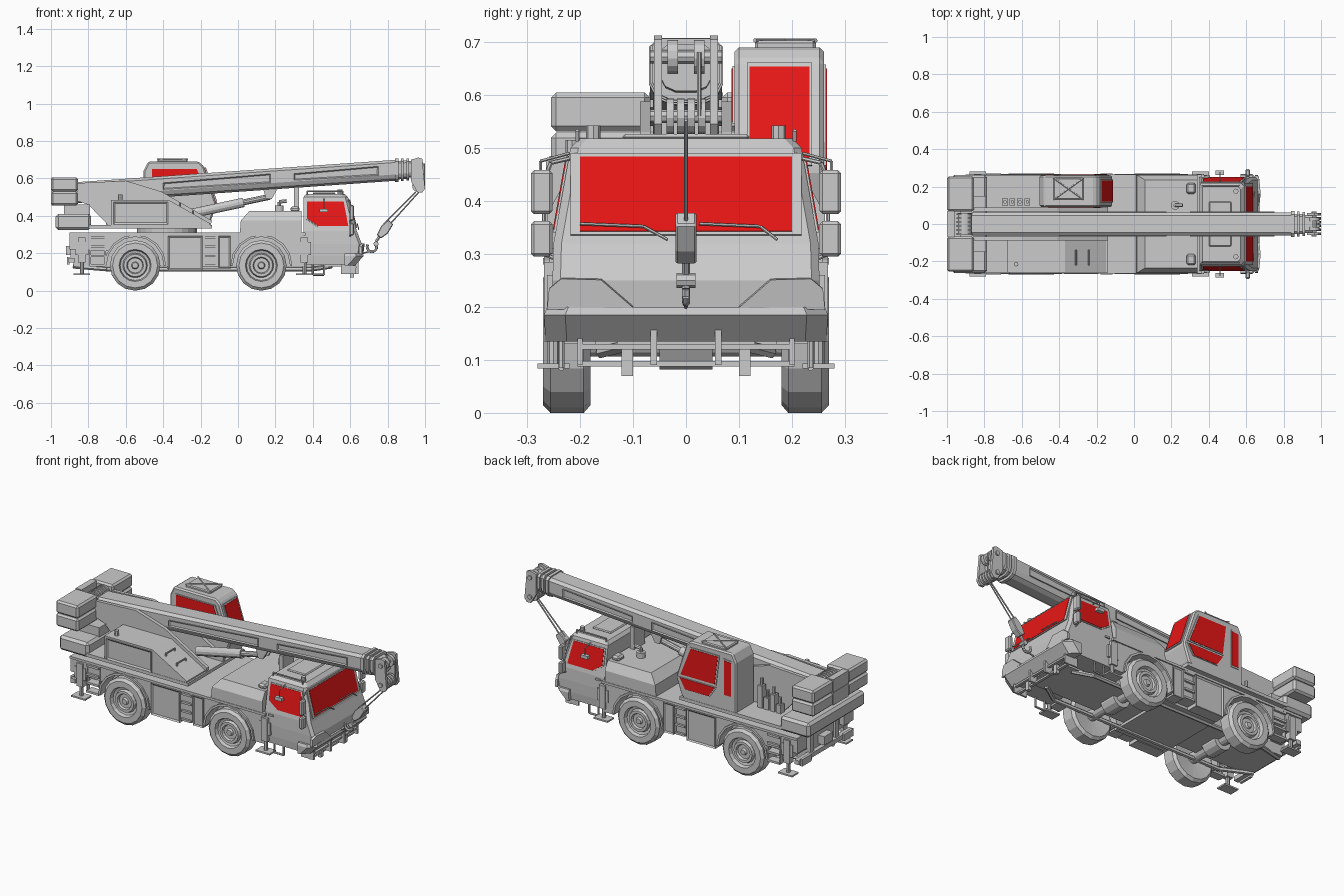
import bpy, bmesh
from math import sin, cos, pi, sqrt, acos
from mathutils import Vector

red = bpy.data.materials.new("red_glass")
red.diffuse_color = (0.8, 0.008, 0.008, 1)

def mesh(name, verts, faces, mirror=False, bevel=0, mat=None, inset=0, thick=0):
    bm = bmesh.new()
    vs = [bm.verts.new(v) for v in verts]
    for f in faces:
        bm.faces.new([vs[i] for i in f])
    bmesh.ops.recalc_face_normals(bm, faces=bm.faces)
    if inset:  # recessed panel in the side faces
        side = [f for f in bm.faces if abs(f.normal.y) > 0.9]
        bmesh.ops.inset_individual(bm, faces=side, thickness=inset, depth=-0.006)
    me = bpy.data.meshes.new(name)
    bm.to_mesh(me)
    bm.free()
    ob = bpy.data.objects.new(name, me)
    bpy.context.collection.objects.link(ob)
    if mat:
        me.materials.append(mat)
    if thick:
        m = ob.modifiers.new("thick", 'SOLIDIFY')
        m.thickness, m.offset = thick, 0
    if bevel:
        m = ob.modifiers.new("bevel", 'BEVEL')
        m.width, m.segments = bevel, 1
    if mirror:
        ob.modifiers.new("mirror", 'MIRROR').use_axis = (False, True, False)
    return ob

def loft(name, rings, **k):
    n, m = len(rings[0]), len(rings)
    faces = [[j*n+i, j*n+(i+1) % n, (j+1)*n+(i+1) % n, (j+1)*n+i] for j in range(m-1) for i in range(n)]
    return mesh(name, [p for r in rings for p in r], faces + [range(n), range((m-1)*n, m*n)], **k)

def prism(name, pts, y0, y1, **k):
    return loft(name, [[(x, y, z) for x, z in pts] for y in (y0, y1)], **k)

def box(name, x0, x1, y0, y1, z0, z1, **k):
    return prism(name, [(x0, z0), (x1, z0), (x1, z1), (x0, z1)], y0, y1, **k)

def cyl(name, p, q, r, n=12, r2=None, **k):
    p, q = Vector(p), Vector(q)
    d = (q-p).normalized()
    u = d.orthogonal().normalized()
    v = d.cross(u)
    ring = lambda c, s: [c + s*(u*cos(2*pi*i/n) + v*sin(2*pi*i/n)) for i in range(n)]
    return loft(name, [ring(p, r), ring(q, r if r2 is None else r2)], **k)

def tube(name, pts, r, **k):
    for a, b in zip(pts, pts[1:]):
        cyl(name, a, b, r, 6, **k)

def window(name, pts, mirror=False):
    pts = [Vector(p) for p in pts]
    c = sum(pts, Vector()) / len(pts)
    mesh(name + "_frame", [c + (p-c)*1.09 for p in pts], [range(len(pts))], thick=0.006, mirror=mirror)
    mesh(name, pts, [range(len(pts))], thick=0.01, mat=red, mirror=mirror)

# chassis: centre frame and side skirts with wheel arches
AXLES = (-0.55, 0.125)
box("chassis_frame", -0.88, 0.6, -0.13, 0.13, 0.13, 0.305)
box("deck", -0.9, 0.36, -0.265, 0.265, 0.296, 0.31)
def arch(c, z0, z1, r=0.158):
    a0, a1 = pi - sin((z0-0.135)/r), (z1-0.135)/r
    return [(c + r*cos(a0+(a1-a0)*i/8), 0.135 + r*sin(a0+(a1-a0)*i/8)) for i in range(9)]
skirt = [(-0.9, 0.305), (-0.9, 0.22)] + arch(AXLES[0], 0.22, 0.13) + arch(AXLES[1], 0.13, 0.13) + [(0.35, 0.13), (0.35, 0.305)]
prism("side_skirt", skirt, 0.17, 0.258, mirror=True)
for c in AXLES:
    pts = [(c+r*cos(a*pi/8), 0.135+r*sin(a*pi/8)) for r, rng in ((0.165, range(0, 9)), (0.153, range(8, -1, -1))) for a in rng]
    prism("fender", pts, 0.17, 0.268, mirror=True)
    cyl("axle", (c, -0.2, 0.135), (c, 0.2, 0.135), 0.03)
    cyl("differential", (c, -0.05, 0.135), (c, 0.05, 0.135), 0.055)
    # wheel turned from a tyre and rim profile
    prof = [(0.03, 0.19), (0.12, 0.18), (0.135, 0.193), (0.135, 0.256), (0.12, 0.27), (0.086, 0.27), (0.08, 0.25),
            (0.066, 0.246), (0.06, 0.262), (0.045, 0.262), (0.04, 0.25), (0.02, 0.25), (0.015, 0.262)]
    loft("wheel", [[(c+r*cos(i*pi/8), y, 0.135+r*sin(i*pi/8)) for i in range(16)] for r, y in prof], mirror=True)
box("tool_locker_large", -0.375, -0.19, 0.2, 0.266, 0.11, 0.292, mirror=True, inset=0.012)
box("tool_locker_small", -0.105, -0.04, 0.2, 0.266, 0.12, 0.292, mirror=True, inset=0.01)
box("belly_plate", -0.38, -0.04, -0.2, 0.2, 0.115, 0.13)
tube("underbody_pipe", [(-0.88, 0.1, 0.13), (-0.7, 0.16, 0.115), (0.4, 0.16, 0.115), (0.5, 0.1, 0.13)], 0.012, mirror=True)

# ladders
for x0, x1 in ((-0.79, -0.71), (-0.18, -0.115)):
    for z in (0.13, 0.18, 0.23, 0.28):
        box("ladder_step", x0, x1, 0.22, 0.27, z, z+0.012, mirror=True)
    for x in (x0, x1):
        box("ladder_rail", x-0.004, x+0.004, 0.24, 0.262, 0.13, 0.3, mirror=True)

# outriggers and rear bumper
for x in (-0.835, 0.355):
    box("outrigger_beam", x-0.035, x+0.035, -0.262, 0.262, 0.19, 0.26)
    box("outrigger_leg", x-0.02, x+0.02, 0.23, 0.268, 0.15, 0.285, mirror=True)
    cyl("outrigger_ram", (x, 0.25, 0.09), (x, 0.25, 0.16), 0.011, 8, mirror=True)
    box("outrigger_foot", x-0.045, x+0.045, 0.22, 0.28, 0.084, 0.093, mirror=True)
box("rear_bumper", -0.905, -0.875, -0.25, 0.25, 0.15, 0.175)
box("rear_lamp", -0.915, -0.9, 0.15, 0.235, 0.14, 0.18, mirror=True)
box("rear_hitch", -0.92, -0.88, -0.04, 0.04, 0.19, 0.24)
box("rear_bumper_arm", -0.895, -0.86, 0.1, 0.13, 0.15, 0.3, mirror=True)

# driver cab
def ring(z, x0, x1, w, c=0.015):
    return [(x0, -w, z), (x1-c, -w, z), (x1, c-w, z), (x1, w-c, z), (x1-c, w, z), (x0, w, z)]
loft("driver_cab", [ring(0.14, 0.35, 0.6, 0.245), ring(0.185, 0.35, 0.655, 0.25), ring(0.25, 0.35, 0.662, 0.252),
                    ring(0.32, 0.35, 0.635, 0.25), ring(0.5, 0.35, 0.588, 0.218), ring(0.518, 0.365, 0.57, 0.2)])
loft("front_bumper", [ring(0.135, 0.57, 0.625, 0.265, 0.04), ring(0.185, 0.57, 0.672, 0.268, 0.04), ring(0.2, 0.57, 0.668, 0.262, 0.04)])
fx = lambda z: 0.635 - 0.261*(z-0.32) + 0.002
window("windshield", [(fx(z), y, z) for y, z in ((-0.2, 0.342), (0.2, 0.342), (0.2, 0.483), (-0.2, 0.483))])
sy = lambda z: 0.251 - 0.178*(z-0.32)
window("cab_door_window", [(x, sy(z), z) for x, z in ((0.37, 0.475), (0.565, 0.475), (0.59, 0.345), (0.43, 0.345), (0.37, 0.385))], True)
mesh("headlight_panel", [(0.664, 0.1, 0.2), (0.67, 0.16, 0.252), (0.664, 0.235, 0.254), (0.655, 0.258, 0.235), (0.655, 0.262, 0.195)],
     [range(5)], thick=0.014, mirror=True)
box("door_handle", 0.375, 0.405, 0.25, 0.258, 0.3, 0.31, mirror=True)
for s in ((-0.2, -0.08, -0.035), (0.025, 0.14, 0.172)):
    tube("wiper", [(fx(0.355)+0.01, s[0], 0.357), (fx(0.35)+0.01, s[1], 0.352), (fx(0.325)+0.01, s[2], 0.327)], 0.003)
tube("roof_rail", [(0.37, 0.205, 0.512), (0.37, 0.205, 0.532), (0.56, 0.205, 0.532), (0.56, 0.205, 0.512)], 0.004, mirror=True)
cyl("beacon", (0.545, 0.175, 0.515), (0.545, 0.175, 0.542), 0.014, 8, mirror=True)
box("roof_hatch", 0.4, 0.52, -0.12, 0.12, 0.515, 0.526, bevel=0.005)
# mirrors with their brackets
for z0, z1 in ((0.375, 0.458), (0.295, 0.362)):
    box("mirror", 0.595, 0.62, 0.252, 0.293, z0, z1, mirror=True, bevel=0.006)
tube("mirror_bracket", [(0.59, 0.22, 0.48), (0.6, 0.255, 0.472), (0.6, 0.268, 0.44), (0.6, 0.268, 0.3), (0.6, 0.245, 0.29)], 0.004, mirror=True)
box("side_mirror", 0.435, 0.48, 0.262, 0.285, 0.42, 0.438, mirror=True)
tube("side_mirror_arm", [(0.46, 0.22, 0.49), (0.46, 0.275, 0.475), (0.46, 0.275, 0.435)], 0.003, mirror=True)
# bumper guard, tow pads and cab steps
for x, z in ((0.625, 0.125), (0.605, 0.093)):
    box("guard_bar", x-0.008, x+0.008, -0.205, 0.205, z-0.005, z+0.005)
box("guard_strut", 0.6, 0.645, 0.055, 0.067, 0.09, 0.178, mirror=True)
box("guard_end", 0.55, 0.632, 0.195, 0.205, 0.09, 0.14, mirror=True)
box("tow_pad", 0.6, 0.62, 0.1, 0.122, 0.07, 0.12, mirror=True)
tube("cab_step", [(0.4, 0.235, 0.14), (0.4, 0.235, 0.085), (0.46, 0.235, 0.085), (0.46, 0.235, 0.14)], 0.006, mirror=True)

# engine cover behind the cab
rect = lambda z, x0, x1, w: [(x0, -w, z), (x1, -w, z), (x1, w, z), (x0, w, z)]
loft("engine_cover", [rect(0.31, 0.01, 0.34, 0.262), rect(0.375, 0.015, 0.34, 0.262), rect(0.425, 0.06, 0.34, 0.235)])
cyl("exhaust", (0.22, 0.1, 0.42), (0.22, 0.1, 0.455), 0.024)
tube("exhaust_pipe", [(0.22, 0.1, 0.45), (0.22, 0.1, 0.475), (0.26, 0.1, 0.48)], 0.01)
box("air_intake", 0.28, 0.33, 0.16, 0.22, 0.42, 0.45, bevel=0.01, mirror=True)

# turntable and slewing platform
cyl("turntable", (-0.38, 0, 0.3), (-0.38, 0, 0.336), 0.16, 24)
box("slew_platform", -0.8, -0.14, -0.26, 0.262, 0.333, 0.352)
cheek = [(-0.86, 0.575), (-0.6, 0.588), (-0.41, 0.53), (-0.14, 0.375), (-0.15, 0.335), (-0.68, 0.335), (-0.8, 0.46), (-0.86, 0.48)]
prism("boom_cheek", cheek, 0.067, 0.087, mirror=True)
prism("machinery_housing", [(-0.68, 0.34), (-0.68, 0.485), (-0.37, 0.485), (-0.15, 0.36), (-0.15, 0.34)], -0.258, -0.085)
box("housing_door", -0.665, -0.375, -0.264, -0.25, 0.355, 0.475, inset=0.012)
for x in (-0.31, -0.24):
    z = 0.485 - 0.568*(x+0.37)
    tube("housing_grip", [(x, -0.22, z), (x, -0.22, z+0.015), (x, -0.14, z+0.015), (x, -0.14, z)], 0.005)
cyl("filler_cap", (-0.63, -0.215, 0.48), (-0.63, -0.215, 0.515), 0.012, 8)
for x, h in ((-0.69, 0.42), (-0.65, 0.47), (-0.61, 0.44), (-0.57, 0.5)):
    box("valve_block", x-0.015, x+0.015, 0.1, 0.135, 0.35, h-0.02)
    cyl("valve_stem", (x, 0.118, h-0.03), (x, 0.118, h+0.02), 0.009, 8)

# counterweights with a winch drum in the centre slot
for z0, z1 in ((0.455, 0.529), (0.531, 0.605)):
    box("upper_counterweight", -1.0, -0.855, 0.068, 0.255, z0, z1, bevel=0.01, mirror=True)
    box("counterweight_back", -0.998, -0.96, -0.07, 0.07, z0, z1)
box("lower_counterweight", -0.975, -0.785, -0.262, 0.262, 0.325, 0.41, bevel=0.014)
box("counterweight_post", -0.93, -0.79, -0.15, 0.15, 0.405, 0.46)
cyl("winch_drum", (-0.905, -0.06, 0.56), (-0.905, 0.06, 0.56), 0.036, 16)
for i in range(6):
    y = -0.058 + i*0.021
    cyl("winch_rope_turn", (-0.905, y, 0.56), (-0.905, y+0.01, 0.56), 0.043, 16)

# operator cab
shell = [(-0.505, 0.335), (-0.505, 0.64), (-0.48, 0.69), (-0.21, 0.69), (-0.182, 0.665), (-0.115, 0.46), (-0.15, 0.36), (-0.18, 0.335)]
prism("operator_cab", shell, 0.092, 0.26, bevel=0.008)
ox = lambda z: -0.182 + 0.327*(0.665-z) + 0.003
window("operator_front_window", [(ox(z), y, z) for y, z in ((0.12, 0.475), (0.233, 0.475), (0.233, 0.652), (0.12, 0.652))])
for name, pts, y in (("upper_door_window", [(-0.39, 0.65), (-0.215, 0.65), (-0.15, 0.485), (-0.37, 0.485)], 0.261),
                     ("lower_door_window", [(-0.37, 0.465), (-0.145, 0.465), (-0.18, 0.405), (-0.33, 0.405)], 0.261),
                     ("rear_side_window", [(-0.475, 0.44), (-0.475, 0.635), (-0.43, 0.64), (-0.43, 0.44)], 0.261),
                     ("inner_side_window", [(-0.46, 0.55), (-0.46, 0.65), (-0.22, 0.65), (-0.18, 0.55)], 0.091)):
    window(name, [(x, y, z) for x, z in pts])
box("roof_window_frame", -0.43, -0.27, 0.13, 0.245, 0.685, 0.703, bevel=0.005)
tube("roof_guard", [(-0.43, 0.13, 0.703), (-0.27, 0.245, 0.703)], 0.004)
tube("roof_guard", [(-0.43, 0.245, 0.703), (-0.27, 0.13, 0.703)], 0.004)

# telescopic boom, its collars and side panels
bz = lambda x: 0.5845 + 0.07*x
def section(x, s=1):
    half = [(0.045, 0.056), (0.062, 0.042), (0.062, -0.022), (0.05, -0.045), (0.025, -0.056)]
    return [(x, y*s, bz(x)+z*s) for y, z in half + [(-y, z) for y, z in half[::-1]]]
for x0, x1, s in ((-0.87, 0.85, 1), (0.84, 0.858, 1.12), (0.85, 0.91, 0.88), (0.872, 0.886, 1.08), (0.9, 0.915, 1.04), (0.91, 0.955, 0.78)):
    loft("boom_section", [section(x0, s), section(x1, s)])
for x0, x1 in ((-0.4, 0.175), (0.3, 0.75)):
    prism("boom_side_panel", [(x0, bz(x0)-0.015), (x1, bz(x1)-0.02), (x1, bz(x1)+0.028), (x0, bz(x0)+0.02)], 0.055, 0.068, mirror=True, inset=0.008)
cyl("luffing_cylinder", (-0.26, 0, 0.41), (0.03, 0, 0.472), 0.026, 12)
cyl("luffing_rod", (0.02, 0, 0.47), (0.17, 0, 0.502), 0.016, 10)
prism("luffing_bracket", [(0.13, 0.56), (0.15, 0.49), (0.18, 0.49), (0.22, 0.56)], 0.018, 0.03, mirror=True)
box("boom_rest", 0.3, 0.325, -0.05, 0.05, 0.42, 0.555)

# boom head with sheaves
head = [(0.925, 0.7), (0.965, 0.712), (0.985, 0.705), (0.993, 0.62), (1.0, 0.545), (0.985, 0.525), (0.96, 0.525), (0.925, 0.585)]
prism("head_plate", head, 0.045, 0.06, mirror=True)
for y in (-0.025, 0.025):
    cyl("upper_sheave", (0.96, y-0.01, 0.672), (0.96, y+0.01, 0.672), 0.032, 14)
for y in (-0.03, -0.01, 0.01, 0.03):
    cyl("lower_sheave", (0.965, y-0.007, 0.56), (0.965, y+0.007, 0.56), 0.034, 14)
for z in (0.672, 0.56):
    cyl("sheave_pin", (0.963, -0.068, z), (0.963, 0.068, z), 0.013, 8)
tube("head_rope", [(0.995, 0.025, 0.68), (0.997, 0.025, 0.56)], 0.004)

# hoist ropes, hook block and hook
for d in (-0.012, 0.012):
    tube("hoist_rope", [(0.97+d*1.6, 0, 0.54+d), (0.79+d, 0, 0.35-d*0.5)], 0.004)
prism("hook_block", [(0.805, 0.38), (0.83, 0.355), (0.8, 0.305), (0.765, 0.28), (0.742, 0.297), (0.765, 0.345)], -0.02, 0.02, bevel=0.004)
tube("hook_shank", [(0.76, 0, 0.295), (0.738, 0, 0.262)], 0.008)
cyl("hook_collar", (0.738, -0.018, 0.25), (0.738, 0.018, 0.25), 0.014, 8)
tube("hook", [(0.716+0.026*cos(a*pi/6), 0, 0.234+0.026*sin(a*pi/6)) for a in range(1, -8, -1)], 0.008)
tube("tie_rope", [(0.71, 0, 0.212), (0.668, 0, 0.2)], 0.004)
